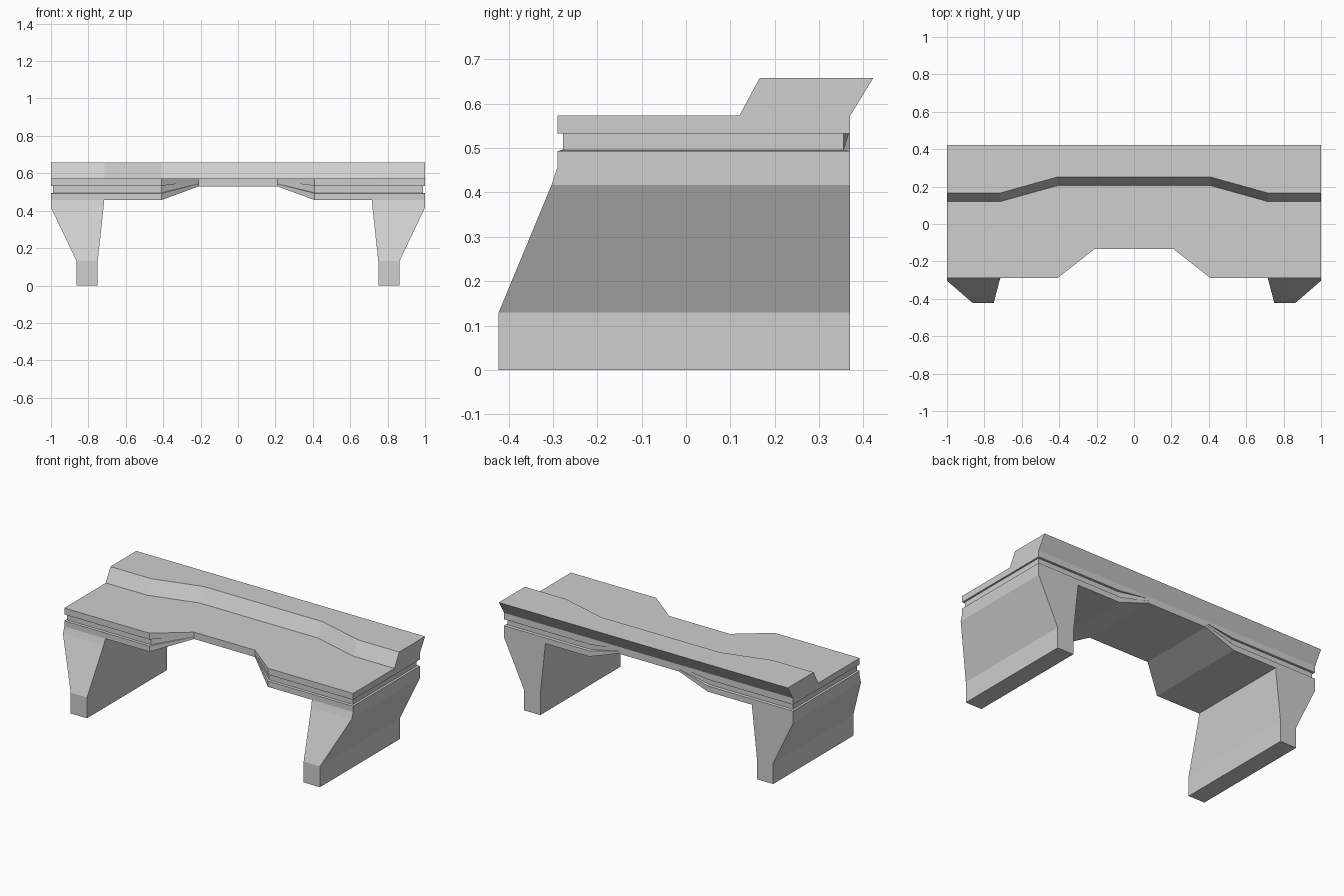
import bpy
import bmesh

cube = bpy.data.objects.get("Cube")
if cube:
    bpy.data.objects.remove(cube, do_unlink=True)

stone = bpy.data.materials.new("light_grey")
stone.use_nodes = True
grey = (0.62, 0.62, 0.62, 1)
stone.diffuse_color = grey
stone.node_tree.nodes["Principled BSDF"].inputs["Base Color"].default_value = grey

BACK = 0.37
DECK_Z = 0.573


def finish(name, bm):
    """Weld, drop empty faces and turn the mesh into a flat shaded object."""
    bmesh.ops.remove_doubles(bm, verts=bm.verts[:], dist=0.0005)
    thin = [f for f in bm.faces if f.calc_area() < 1e-6]
    bmesh.ops.delete(bm, geom=thin, context="FACES")
    bmesh.ops.recalc_face_normals(bm, faces=bm.faces[:])
    mesh = bpy.data.meshes.new(name)
    bm.to_mesh(mesh)
    bm.free()
    mesh.materials.append(stone)
    obj = bpy.data.objects.new(name, mesh)
    bpy.context.collection.objects.link(obj)
    return obj


def deck_section(x):
    """Rows of (x, front y, back y, z) from the underside up to the crest."""
    ax = abs(x)
    middle = ax < 0.3
    front = -0.133 if middle else -0.29
    squash = 0.37 if middle else 1.0
    cut = 0.0 if middle else 1.0
    foot = 0.12 if ax > 0.5 else 0.205
    groove_x = x * 0.989 if ax > 0.9 else x

    def level(z):
        return DECK_Z - (DECK_Z - z) * squash

    groove = (groove_x, front + 0.013 * cut, BACK - 0.015 * cut)
    return [
        (x, front, BACK, level(0.457)),
        (x, front, BACK, level(0.493)),
        (*groove, level(0.496)),
        (*groove, level(0.533)),
        (x, front, BACK, level(0.533)),
        (x, front, BACK, DECK_Z),
        (x, foot, BACK, DECK_Z),
        (x, foot + 0.046, 0.422, 0.658),
    ]


# Deck: lofted along x, thinner and notched in the middle
half = [0.21, 0.41, 0.715, 1.0]
stations = [-x for x in reversed(half)] + half
bm = bmesh.new()
loft = [[(bm.verts.new((x, f, z)), bm.verts.new((x, b, z)))
         for x, f, b, z in deck_section(s)] for s in stations]
for i, (a, b) in enumerate(zip(loft, loft[1:])):
    for r in range(len(a) - 1):
        for side in (0, 1):
            bm.faces.new((a[r][side], b[r][side], b[r + 1][side], a[r + 1][side]))
    bm.faces.new((a[-1][0], b[-1][0], b[-1][1], a[-1][1]))
    if 0 < i < len(loft) - 2:  # the outermost spans sit on the legs
        bm.faces.new((a[0][0], b[0][0], b[0][1], a[0][1]))
for end in (loft[0], loft[-1]):
    for low, high in zip(end, end[1:]):
        bm.faces.new((low[0], low[1], high[1], high[0]))
finish("deck", bm)

# Legs: rows of (inner x, outer x, front y, z), open where they meet the deck
leg_rows = [(0.75, 0.863, -0.422, 0), (0.75, 0.863, -0.422, 0.13),
            (0.719, 1, -0.303, 0.417), (0.715, 1, -0.29, 0.457)]
for name, sign in (("left_leg", 1), ("right_leg", -1)):
    bm = bmesh.new()
    rings = [[bm.verts.new((sign * x, y, z)) for x, y in
              ((xi, yf), (xo, yf), (xo, BACK), (xi, BACK))]
             for xi, xo, yf, z in leg_rows]
    for low, high in zip(rings, rings[1:]):
        for k in range(4):
            n = (k + 1) % 4
            bm.faces.new((low[k], low[n], high[n], high[k]))
    bm.faces.new(rings[0])
    finish(name, bm)
